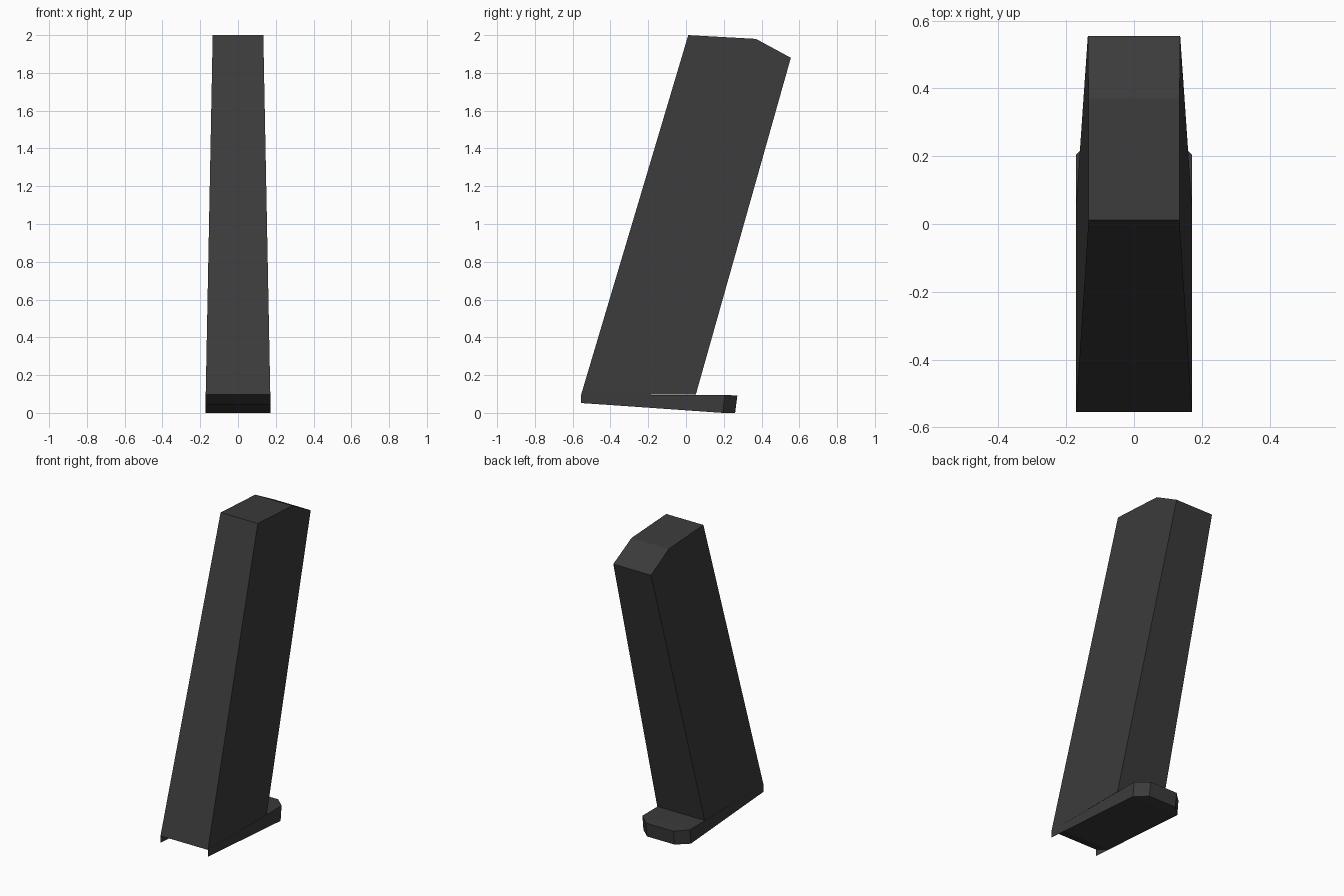
import bpy, bmesh

if "Cube" in bpy.data.objects:
    bpy.data.objects.remove(bpy.data.objects["Cube"])

mat = bpy.data.materials.new("charcoal black")
mat.diffuse_color = (0.044, 0.044, 0.044, 1)
mat.use_nodes = True
mat.node_tree.nodes["Principled BSDF"].inputs["Base Color"].default_value = mat.diffuse_color


def finish(bm, name):
    mesh = bpy.data.meshes.new(name)
    bm.to_mesh(mesh)
    bm.free()
    mesh.materials.append(mat)
    obj = bpy.data.objects.new(name, mesh)
    bpy.context.collection.objects.link(obj)
    return obj


# Slanted body: side profile (y, z) spanned across x, narrowing upward
def half_width(z):
    return 0.171 - 0.037 * (z - 0.1) / 1.9


profile = [(-0.555, 0.097), (0.052, 0.097), (0.555, 1.88), (0.37, 1.98), (0.012, 2.0)]
bm = bmesh.new()
right = [bm.verts.new((half_width(z), y, z)) for y, z in profile]
left = [bm.verts.new((-half_width(z), y, z)) for y, z in profile]
bm.faces.new(right)
bm.faces.new(left[::-1])
for i in range(len(profile)):
    j = (i + 1) % len(profile)
    bm.faces.new((right[i], left[i], left[j], right[j]))
bmesh.ops.recalc_face_normals(bm, faces=bm.faces)
finish(bm, "magazine_body")

# Base plate: chamfered heel, sloping floor, open front with hanging side skirts
W = 0.171
bm = bmesh.new()


def pair(x, y, z):
    """Mirrored vertices, right then left."""
    return bm.verts.new((x, y, z)), bm.verts.new((-x, y, z))


top_front = pair(W, -0.555, 0.097)
low_front = pair(W, -0.555, 0.052)
floor_front = pair(W, -0.44, 0.0444)
low_side, top_side = pair(W, 0.195, 0.0), pair(W, 0.205, 0.095)
low_back, top_back = pair(0.10, 0.26, 0.0), pair(0.10, 0.272, 0.092)

for s in (0, 1):
    side = [top_front[s], low_front[s], floor_front[s], low_side[s], top_side[s]]
    chamfer = [top_side[s], low_side[s], low_back[s], top_back[s]]
    for loop in (side, chamfer):
        bm.faces.new(loop if s == 0 else loop[::-1])


def across(a, b):
    bm.faces.new((a[0], a[1], b[1], b[0]))


across(top_front, floor_front)   # raised front of the floor
across(floor_front, low_side)    # main floor
across(low_side, low_back)       # floor under the heel
across(low_back, top_back)       # heel
across(top_back, top_side)       # top ledge
across(top_side, top_front)
finish(bm, "base_plate")
